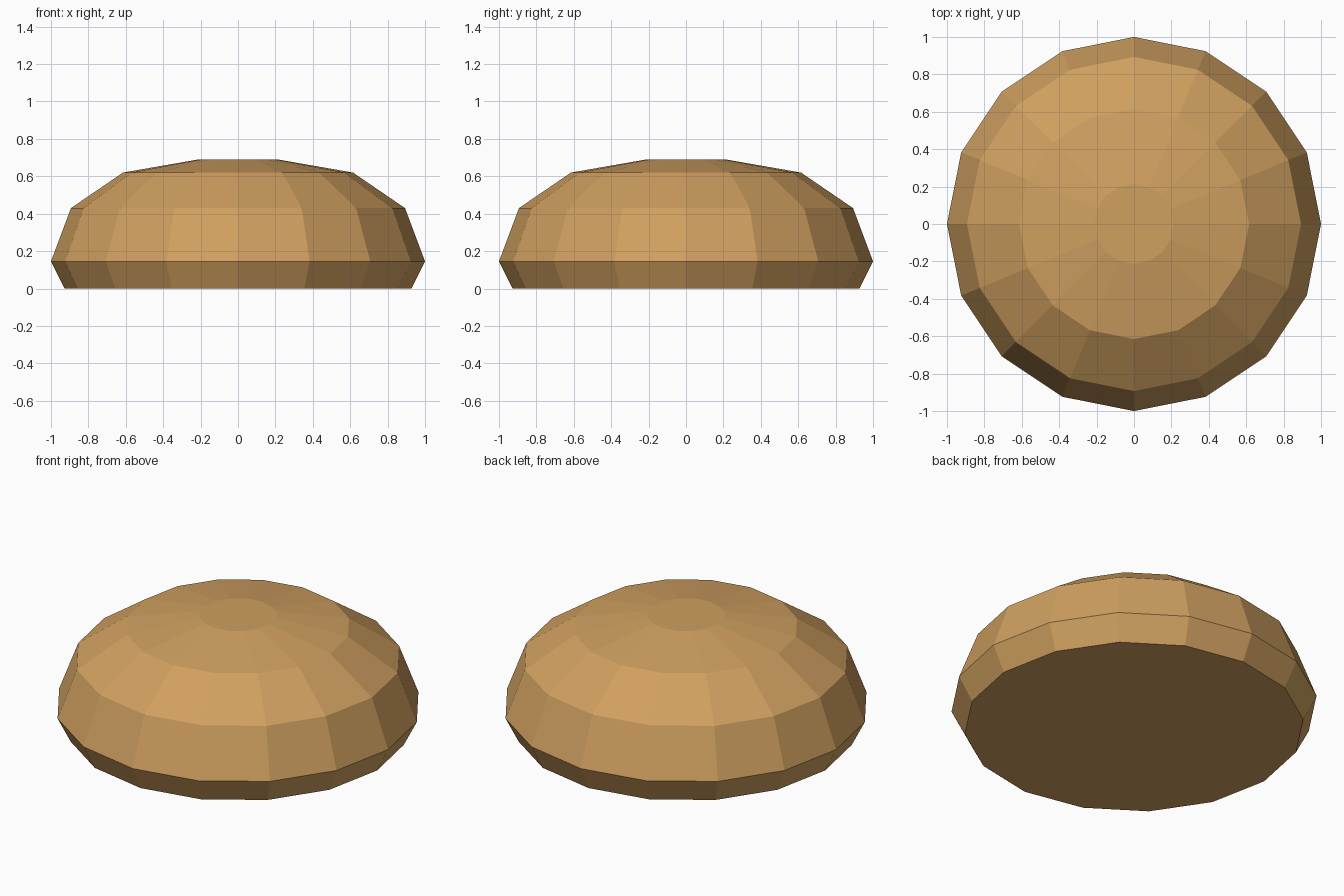
import bpy, bmesh, math

if "Cube" in bpy.data.objects:
    bpy.data.objects.remove(bpy.data.objects["Cube"])

SIDES = 16
# Profile of the dome from base to top: (radius, height)
PROFILE = [(0.927, 0.0), (1.0, 0.145), (0.893, 0.43), (0.615, 0.62), (0.213, 0.69)]

tan = bpy.data.materials.new("warm_tan")
tan.diffuse_color = (0.63, 0.35, 0.117, 1.0)
tan.use_nodes = True
tan.node_tree.nodes["Principled BSDF"].inputs["Base Color"].default_value = tan.diffuse_color

bm = bmesh.new()

# Rings of the faceted dome
rings = []
for radius, height in PROFILE:
    ring = []
    for i in range(SIDES):
        a = 2 * math.pi * i / SIDES
        ring.append(bm.verts.new((radius * math.cos(a), radius * math.sin(a), height)))
    rings.append(ring)

# Side bands
for low, high in zip(rings, rings[1:]):
    for i in range(SIDES):
        j = (i + 1) % SIDES
        bm.faces.new((low[i], low[j], high[j], high[i]))

# Flat base and flat crown
bm.faces.new(rings[0][::-1])
bm.faces.new(rings[-1])

mesh = bpy.data.meshes.new("faceted_dome")
bm.to_mesh(mesh)
bm.free()
mesh.materials.append(tan)
dome = bpy.data.objects.new("faceted_dome", mesh)
bpy.context.collection.objects.link(dome)
